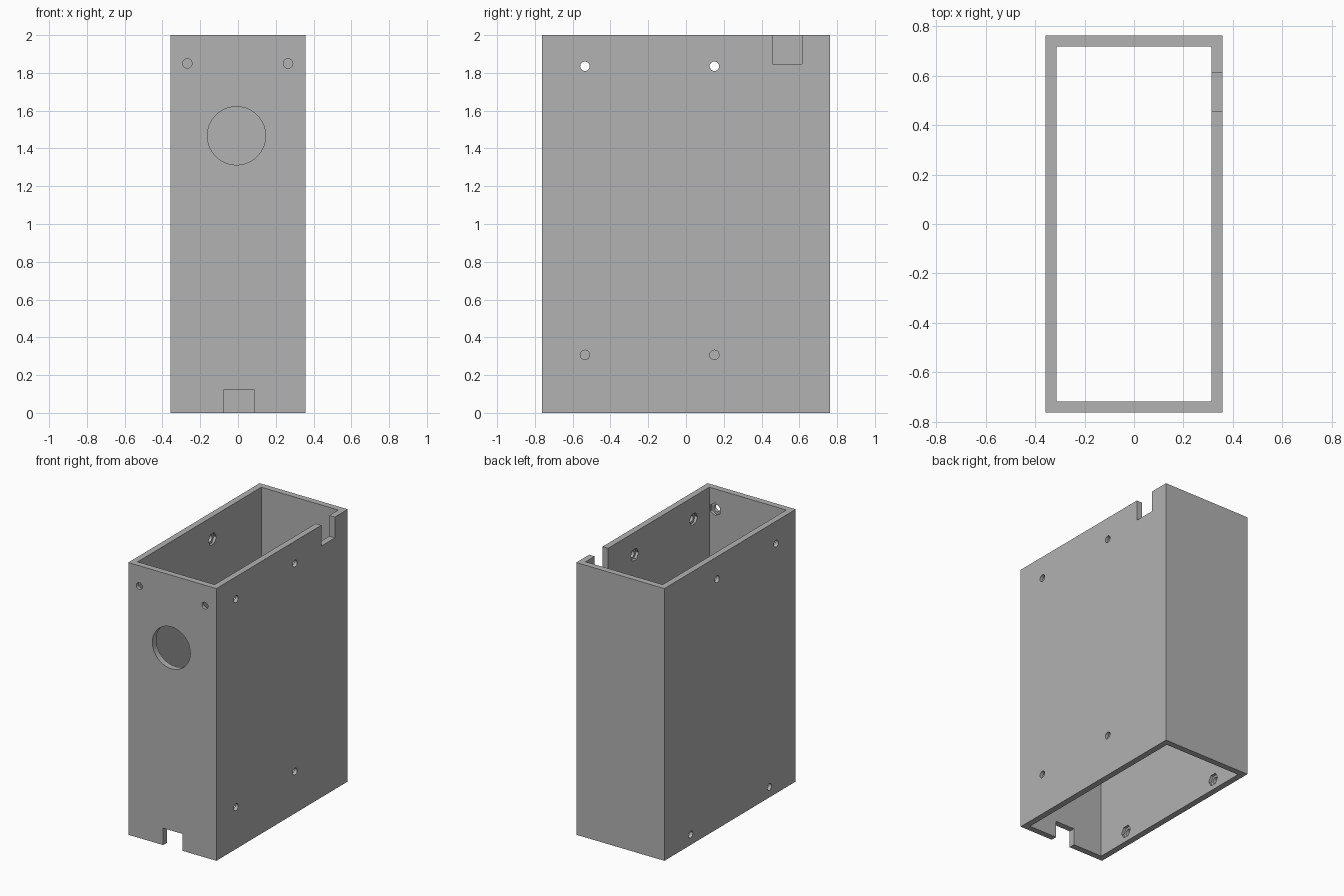
import bpy, bmesh, math
from mathutils import Matrix, Vector

if "Cube" in bpy.data.objects:
    bpy.data.objects.remove(bpy.data.objects["Cube"])

HX, HY, H, T = 0.358, 0.7625, 2.0, 0.045   # half width, half depth, height, wall

grey = bpy.data.materials.new("plain_grey")
grey.diffuse_color = (0.445, 0.445, 0.445, 1)
grey.use_nodes = True
grey.node_tree.nodes["Principled BSDF"].inputs["Base Color"].default_value = grey.diffuse_color


def add_object(name, bm):
    bmesh.ops.recalc_face_normals(bm, faces=bm.faces)
    mesh = bpy.data.meshes.new(name)
    bm.to_mesh(mesh)
    bm.free()
    obj = bpy.data.objects.new(name, mesh)
    bpy.context.collection.objects.link(obj)
    return obj


# Open rectangular tube: outer and inner rings at both ends, bridged
bm = bmesh.new()
corners = [(-1, -1), (1, -1), (1, 1), (-1, 1)]
rings = [[bm.verts.new((sx * (HX - t), sy * (HY - t), z)) for sx, sy in corners]
         for t, z in ((0, 0), (0, H), (T, H), (T, 0))]
for a, b in zip(rings, rings[1:] + rings[:1]):
    for i in range(4):
        j = (i + 1) % 4
        bm.faces.new((a[i], a[j], b[j], b[i]))
housing = add_object("housing", bm)
housing.data.materials.append(grey)

cutters = []


def cut_prism(name, centre, axis, radius, depth, sides):
    """Round or hexagonal cutter lying along a wall normal."""
    bm = bmesh.new()
    rot = Vector((0, 0, 1)).rotation_difference(Vector(axis)).to_matrix().to_4x4()
    bmesh.ops.create_cone(bm, cap_ends=True, segments=sides, radius1=radius,
                          radius2=radius, depth=depth,
                          matrix=Matrix.Translation(centre) @ rot)
    cutters.append(add_object(name, bm))


def cut_box(name, lo, hi):
    bm = bmesh.new()
    lo, hi = Vector(lo), Vector(hi)
    bmesh.ops.create_cube(bm, size=1, matrix=Matrix.Translation((lo + hi) / 2)
                          @ Matrix.Diagonal((*(hi - lo), 1)))
    cutters.append(add_object(name, bm))


def screw_hole(wall, inner, axis):
    """Screw hole through a wall, with a hexagonal nut pocket on the inside."""
    cut_prism("screw_cutter", wall, axis, 0.025, 0.1, 24)
    cut_prism("nut_cutter", inner, axis, 0.046, 0.04, 6)


# Side wall screws
for y in (-0.535, 0.15):
    for side, z in ((1, 1.835), (1, 0.307), (-1, 1.835)):
        screw_hole((side * (HX - T / 2), y, z), (side * (HX - T), y, z), (1, 0, 0))
for y in (-0.457, 0.457):
    screw_hole((-HX + T / 2, y, 0.077), (-HX + T, y, 0.077), (1, 0, 0))

# Front wall screws and large round opening
for x in (-0.268, 0.265):
    screw_hole((x, -HY + T / 2, 1.85), (x, -HY + T, 1.85), (0, 1, 0))
cut_prism("opening_cutter", (-0.008, -HY + T / 2, 1.467), (0, 1, 0), 0.154, 0.1, 64)

# Cable notches: front bottom and right top
cut_box("front_notch_cutter", (-0.074, -HY - 0.03, -0.1), (0.084, -HY + T + 0.03, 0.124))
cut_box("side_notch_cutter", (HX - T - 0.03, 0.457, 1.847), (HX + 0.03, 0.613, H + 0.1))

for cutter in cutters:
    cutter.hide_render = True
    cutter.hide_set(True)
    mod = housing.modifiers.new(cutter.name, "BOOLEAN")
    mod.operation = "DIFFERENCE"
    mod.solver = "EXACT"
    mod.object = cutter

# Smooth only the round bores
bpy.context.view_layer.objects.active = housing
housing.select_set(True)
for mod in list(housing.modifiers):
    bpy.ops.object.modifier_apply(modifier=mod.name)
for cutter in cutters:
    bpy.data.objects.remove(cutter)
housing.data.materials.clear()
housing.data.materials.append(grey)
for poly in housing.data.polygons:
    poly.material_index = 0
bpy.ops.object.shade_smooth_by_angle(angle=math.radians(30))
